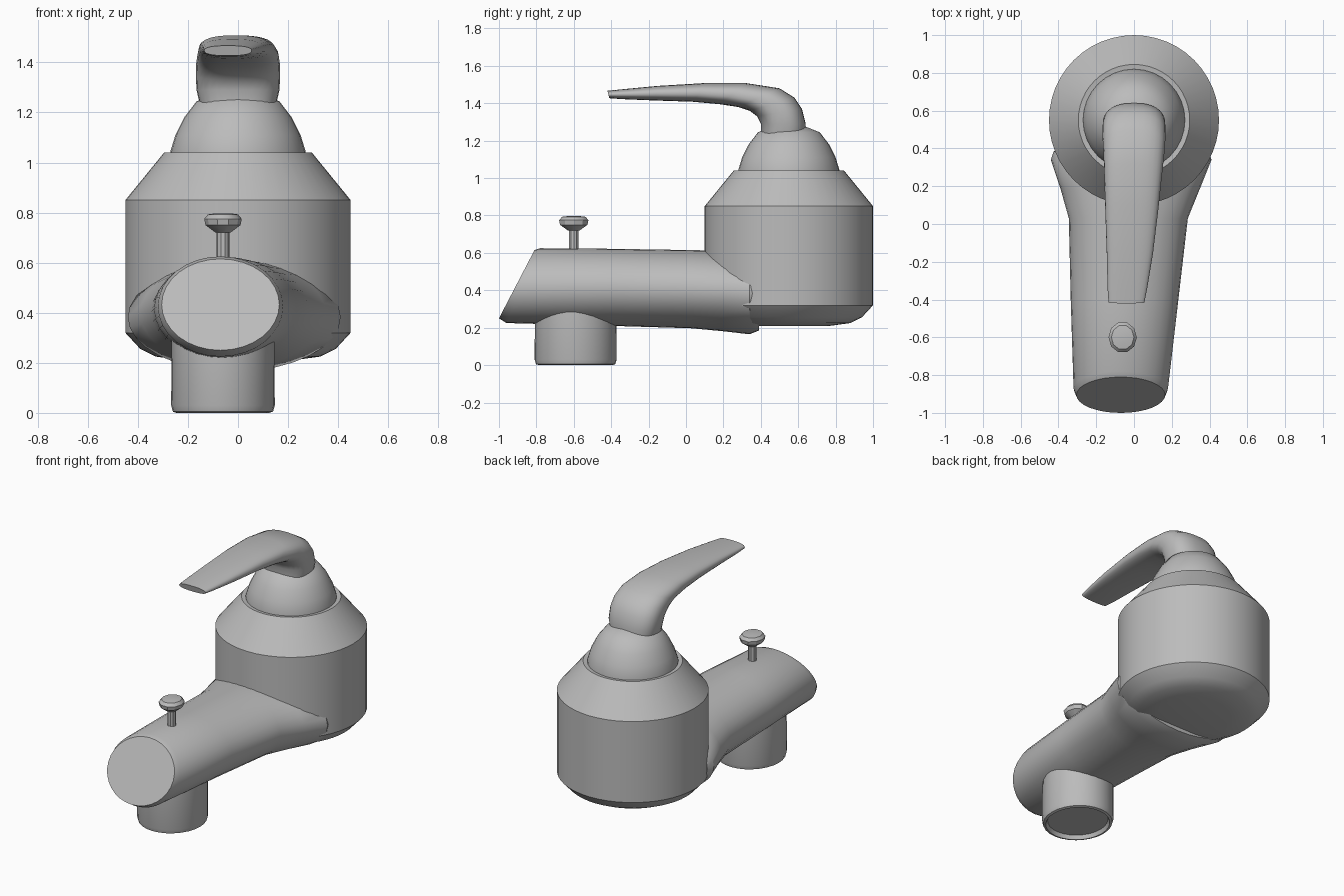
import bpy, bmesh, math
from mathutils import Vector

cube = bpy.data.objects.get("Cube")
if cube:
    bpy.data.objects.remove(cube, do_unlink=True)

grey = bpy.data.materials.new("satin grey metal")
grey.use_nodes = True
colour = (0.5, 0.5, 0.5, 1)
grey.diffuse_color = colour
grey.node_tree.nodes["Principled BSDF"].inputs["Base Color"].default_value = colour


def loft(name, rings, angle=35):
    """Skin a list of closed point rings and cap both ends."""
    bm = bmesh.new()
    loops = [[bm.verts.new(p) for p in ring] for ring in rings]
    n = len(loops[0])
    for a, b in zip(loops, loops[1:]):
        for i in range(n):
            j = (i + 1) % n
            bm.faces.new((a[i], a[j], b[j], b[i]))
    bm.faces.new(loops[0])
    bm.faces.new(loops[-1])
    bmesh.ops.recalc_face_normals(bm, faces=bm.faces)
    mesh = bpy.data.meshes.new(name)
    bm.to_mesh(mesh)
    bm.free()
    mesh.materials.append(grey)
    obj = bpy.data.objects.new(name, mesh)
    bpy.context.collection.objects.link(obj)
    bpy.ops.object.select_all(action='DESELECT')
    obj.select_set(True)
    bpy.context.view_layer.objects.active = obj
    bpy.ops.object.shade_smooth_by_angle(angle=math.radians(angle))
    return obj


def lathe(name, x, y, profile, sides, stretch=1.0, angle=35):
    """Turn a (radius, height) profile around a vertical axis."""
    turn = [math.tau * i / sides for i in range(sides)]
    return loft(name, [[(x + r * math.cos(t), y + stretch * r * math.sin(t), z)
                        for t in turn] for r, z in profile], angle)


def section(x, half_width, upper, lower, sides=28, power=1.0):
    """Oval ring spanning an upper and a lower (y, z) point."""
    top, bottom = Vector((x, *upper)), Vector((x, *lower))
    mid, half = (top + bottom) / 2, (top - bottom) / 2
    ring = []
    for i in range(sides):
        t = math.tau * i / sides
        c, s = math.cos(t), math.sin(t)
        across = math.copysign(abs(c) ** power, c) * half_width
        ring.append(mid + Vector((across, 0, 0)) + half * math.copysign(abs(s) ** power, s))
    return ring


# Main body with chamfered base and conical shoulder
lathe("body", 0, 0.55, [(0.22, 0.21), (0.33, 0.225), (0.39, 0.255), (0.45, 0.32),
                        (0.45, 0.85), (0.295, 1.04), (0.26, 1.035)], 48, angle=30)

# Dome that carries the handle
lathe("dome", 0, 0.55, [(0.27, 1.0), (0.27, 1.045), (0.25, 1.11), (0.215, 1.18),
                        (0.165, 1.245), (0.09, 1.275), (0.02, 1.28)], 32, angle=50)

# Lever handle: centre x, half width, upper and lower outline points
handle = [
    (0.00, 0.150, (0.64, 1.23), (0.40, 1.22)),
    (0.00, 0.166, (0.64, 1.29), (0.40, 1.29)),
    (0.00, 0.168, (0.62, 1.37), (0.38, 1.33)),
    (0.00, 0.167, (0.58, 1.43), (0.34, 1.36)),
    (0.00, 0.162, (0.50, 1.48), (0.28, 1.38)),
    (-0.005, 0.152, (0.32, 1.508), (0.18, 1.395)),
    (-0.012, 0.140, (0.10, 1.508), (0.04, 1.408)),
    (-0.022, 0.122, (-0.15, 1.493), (-0.17, 1.415)),
    (-0.035, 0.105, (-0.34, 1.475), (-0.34, 1.422)),
    (-0.040, 0.095, (-0.42, 1.467), (-0.41, 1.427)),
]
loft("handle", [section(*s, power=0.8) for s in handle], 45)

# Tapered spout with a slanted front face and a flared root
spout = [
    (-0.07, 0.235, (-0.81, 0.615), (-1.00, 0.25)),
    (-0.07, 0.250, (-0.78, 0.625), (-0.96, 0.225)),
    (-0.05, 0.285, (-0.40, 0.622), (-0.40, 0.21)),
    (-0.03, 0.315, (0.03, 0.615), (0.03, 0.197)),
    (-0.02, 0.370, (0.19, 0.612), (0.19, 0.182)),
    (-0.015, 0.425, (0.34, 0.60), (0.34, 0.165)),
    (-0.015, 0.410, (0.38, 0.58), (0.39, 0.185)),
]
loft("spout", [section(*s, sides=32) for s in spout], 35)

# Outlet under the spout, recessed at the bottom
lathe("outlet", -0.06, -0.59, [(0.205, 0.34), (0.207, 0.03), (0.20, 0.005), (0.185, 0.0),
                               (0.175, 0.025), (0.02, 0.025)], 28, 1.06)

# Pull knob on top of the spout
lathe("knob_stem", -0.06, -0.60, [(0.026, 0.56), (0.026, 0.74)], 10)
lathe("knob_head", -0.06, -0.60, [(0.03, 0.72), (0.07, 0.75), (0.075, 0.775),
                                  (0.06, 0.793), (0.03, 0.797)], 10, 1.1, 30)
